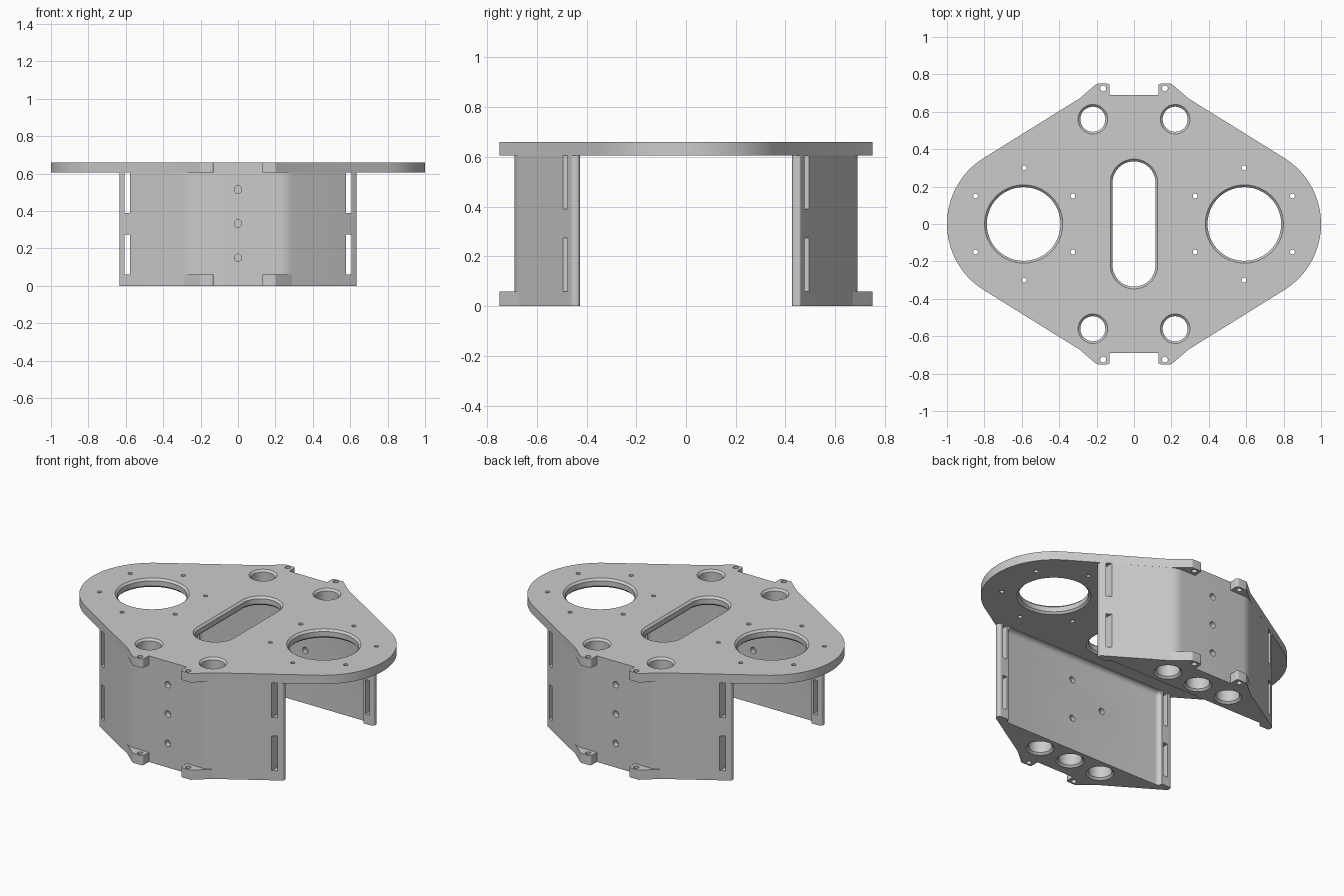
import bpy, bmesh
from math import pi, cos, sin, radians, tan
from mathutils import Vector, Matrix

if "Cube" in bpy.data.objects:
    bpy.data.objects.remove(bpy.data.objects["Cube"], do_unlink=True)

grey = bpy.data.materials.new("light_grey")
grey.use_nodes = True
grey.diffuse_color = (0.6, 0.6, 0.6, 1)
grey.node_tree.nodes["Principled BSDF"].inputs["Base Color"].default_value = grey.diffuse_color

TOP, PLATE = 0.66, 0.605      # upper and lower level of the deck plate
HOLE_X, HOLE_Y = 0.22, 0.56   # column hole positions


def add_object(name, bm):
    bmesh.ops.recalc_face_normals(bm, faces=bm.faces)
    mesh = bpy.data.meshes.new(name)
    bm.to_mesh(mesh)
    bm.free()
    obj = bpy.data.objects.new(name, mesh)
    bpy.context.collection.objects.link(obj)
    return obj


def loft(name, rings):
    """Solid through a stack of (outline, height) rings."""
    bm = bmesh.new()
    loops = [[bm.verts.new((x, y, z)) for x, y in pts] for pts, z in rings]
    n = len(loops[0])
    for a, b in zip(loops, loops[1:]):
        for i in range(n):
            j = (i + 1) % n
            bm.faces.new((a[i], a[j], b[j], b[i]))
    bm.faces.new(loops[0][::-1])
    bm.faces.new(loops[-1])
    return add_object(name, bm)


def rounded(corners, steps=6):
    """Polygon with a fillet radius per corner (x, y, r)."""
    out, n = [], len(corners)
    for i, (x, y, r) in enumerate(corners):
        p = Vector((x, y))
        if r == 0:
            out.append(p)
            continue
        a = (Vector(corners[i - 1][:2]) - p).normalized()
        b = (Vector(corners[(i + 1) % n][:2]) - p).normalized()
        half = a.angle(b) / 2
        centre = p + (a + b).normalized() * (r / sin(half))
        start = p + a * (r / tan(half)) - centre
        end = p + b * (r / tan(half)) - centre
        for k in range(steps + 1):
            out.append(centre + start.lerp(end, k / steps).normalized() * r)
    return out


def stadium(cx, cy, r, half=0, n=32):
    """Circle, or a slot stretched along y by half."""
    pts = []
    for k in range(2 * n):
        a = pi * (k + 0.5) / n
        pts.append((cx + r * cos(a), cy + r * sin(a) + (half if sin(a) > 0 else -half)))
    return pts


def hole(cx, cy, r, z0, z1, half=0, chamfer=0.012):
    """Cutter flaring outward at both ends."""
    c = chamfer
    wide, tight = stadium(cx, cy, r + 2 * c, half), stadium(cx, cy, r, half)
    return loft("cutter", [(wide, z0 - c), (tight, z0 + c), (tight, z1 - c), (wide, z1 + c)])


def pin(cx, cy, r, z0, z1):
    outline = stadium(cx, cy, r, n=10)
    return loft("cutter", [(outline, z0), (outline, z1)])


def pin_y(x, z, r, y0, y1):
    """Small cutter along y."""
    obj = pin(0, 0, r, 0, y1 - y0)
    obj.data.transform(Matrix.Translation((x, y0, z)) @ Matrix.Rotation(-pi / 2, 4, 'X'))
    return obj


def box(x0, x1, y0, y1, z0, z1, bevel=0):
    bm = bmesh.new()
    bmesh.ops.create_cube(bm, size=1)
    for v in bm.verts:
        v.co = ((x0, x1)[v.co.x > 0], (y0, y1)[v.co.y > 0], (z0, z1)[v.co.z > 0])
    if bevel:
        bmesh.ops.bevel(bm, geom=list(bm.edges), offset=bevel, segments=6,
                        profile=0.5, affect='EDGES')
    return add_object("cutter", bm)


def select(obj):
    bpy.ops.object.select_all(action='DESELECT')
    obj.select_set(True)
    bpy.context.view_layer.objects.active = obj


def cut(obj, cutters):
    for c in cutters:
        c.hide_render = True
        select(obj)
        m = obj.modifiers.new("cut", 'BOOLEAN')
        m.operation, m.solver, m.object = 'DIFFERENCE', 'EXACT', c
        bpy.ops.object.modifier_apply(modifier=m.name)
        bpy.data.objects.remove(c, do_unlink=True)


def finish(obj):
    obj.data.materials.clear()
    obj.data.materials.append(grey)
    select(obj)
    bpy.ops.object.shade_smooth_by_angle(angle=radians(25))


def column_holes(sign=1):
    return [hole(s * HOLE_X, sign * HOLE_Y, 0.067, 0, TOP) for s in (-1, 1)]


# Deck plate: round ends, tapered sides and four small ears
arc = [(0.585 + 0.415 * cos(radians(a)), 0.415 * sin(radians(a)), 0)
       for a in [58 * k / 16 for k in range(17)]]
ear = [(0.29, 0.672, 0), (0.2, 0.75, 0.015), (0.13, 0.75, 0.012), (0.13, 0.69, 0)]
quarter = arc + ear
upper = quarter + [(-x, y, r) for x, y, r in quarter[::-1]]
# the two tips on the x axis belong to both halves
outline = rounded(upper + [(-x, -y, r) for x, y, r in upper[1:-1]])
plate = loft("deck_plate", [(outline, PLATE), (outline, TOP)])

cutters = [hole(0, 0, 0.115, PLATE, TOP, half=0.22)]
for s in (-1, 1):
    cutters += column_holes(s)
    cutters.append(hole(s * 0.59, 0, 0.197, PLATE, TOP))
    for k in range(6):
        a = pi / 6 + k * pi / 3
        cutters.append(pin(s * 0.587 + 0.3 * cos(a), 0.3 * sin(a), 0.013, 0.5, 0.8))
    for t in (-1, 1):
        cutters.append(pin(s * 0.165, t * 0.725, 0.016, 0.5, 0.8))
cut(plate, cutters)
finish(plate)

# Column: solid block with a flat outer face and tapered sides
half = [(0.633, 0.427, 0.014), (0.633, 0.459, 0.008), (0.26, 0.69, 0.12)]
profile = rounded(half + [(-x, y, r) for x, y, r in half[::-1]])
column = loft("back_column", [(profile, 0), (profile, PLATE)])

cutters = column_holes()
cutters.append(hole(0, HOLE_Y, 0.067, 0, 0.5))
# shallow inner recess with filleted edges
cutters.append(box(-0.565, 0.565, 0.2, 0.455, -0.3, 0.602, bevel=0.028))
# belt slots near both ends
for s in (-1, 1):
    xs = sorted((s * 0.577, s * 0.606))
    for z0, z1 in ((0.06, 0.275), (0.39, 0.7)):
        cutters.append(box(*xs, 0.3, 0.6, z0, z1))
# screw holes on the outer and inner faces
for z in (0.15, 0.333, 0.515):
    cutters.append(pin_y(0, z, 0.02, 0.655, 0.8))
for a in (60, 180, 300):
    cutters.append(pin_y(-0.144 * cos(radians(a)), 0.33 + 0.144 * sin(radians(a)),
                         0.019, 0.35, 0.482))
cut(column, cutters)
finish(column)

# Foot ears at the bottom of the column
ears = []
for s, side in ((-1, "right"), (1, "left")):
    shape = rounded([(0.13, 0.66, 0), (0.27, 0.66, 0), (0.29, 0.672, 0),
                     (0.2, 0.75, 0.015), (0.13, 0.75, 0.012)])
    pts = [(s * p[0], p[1]) for p in shape]
    foot = loft("back_foot_ear_" + side, [(pts, 0), (pts, 0.06)])
    cut(foot, [pin(s * 0.165, 0.725, 0.016, -0.1, 0.2)])
    finish(foot)
    ears.append(foot)

# Front column and ears: same parts turned half round
swap = {"right": "left", "left": "right"}
for part in [column] + ears:
    twin = part.copy()
    name = part.name.replace("back", "front")
    side = name.rsplit("_", 1)[-1]
    twin.name = name.replace(side, swap[side]) if side in swap else name
    twin.rotation_euler.z = pi
    bpy.context.collection.objects.link(twin)
